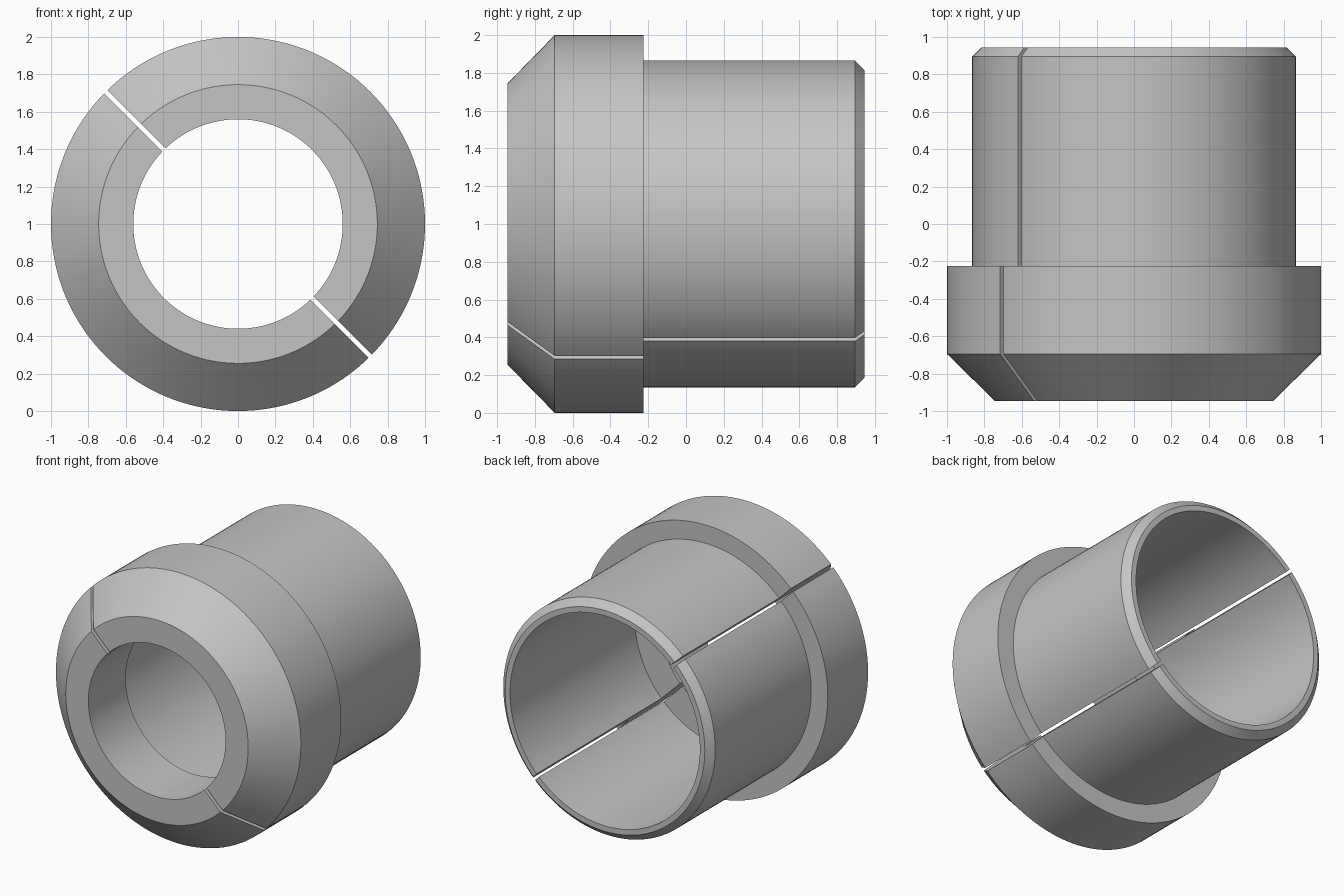
import bpy, bmesh, math
from mathutils import Vector

cube = bpy.data.objects.get("Cube")
if cube:
    bpy.data.objects.remove(cube, do_unlink=True)

grey = bpy.data.materials.new("plain_grey")
grey.use_nodes = True
colour = (0.56, 0.56, 0.56, 1)
grey.diffuse_color = colour
grey.node_tree.nodes["Principled BSDF"].inputs["Base Color"].default_value = colour

SEGMENTS = 72
HALF_GAP = 0.0125

# Wall section as (y, radius): outside from front to back, then the stepped bore
PROFILE = [(-0.945, 0.745), (-0.695, 1.0), (-0.225, 1.0), (-0.225, 0.865),
           (0.895, 0.865), (0.945, 0.815), (0.945, 0.775),
           (-0.51, 0.775), (-0.51, 0.56), (-0.945, 0.56)]


def half_sleeve(name, side):
    """Revolve the section through half a turn, ending on flat split faces."""
    along = Vector((-1, 0, 1)).normalized() * side
    away = Vector((1, 0, 1)).normalized() * side
    bm = bmesh.new()
    rows = []
    for y, r in PROFILE:
        start = math.asin(HALF_GAP / r)
        row = []
        for i in range(SEGMENTS + 1):
            t = start + (math.pi - 2 * start) * i / SEGMENTS
            p = along * r * math.cos(t) + away * r * math.sin(t)
            row.append(bm.verts.new(p + Vector((0, y, 1))))
        rows.append(row)
    for a, b in zip(rows, rows[1:] + rows[:1]):
        for i in range(SEGMENTS):
            bm.faces.new((a[i], a[i + 1], b[i + 1], b[i]))
    # Split faces
    for end in (0, -1):
        bm.faces.new([row[end] for row in rows])
    bmesh.ops.recalc_face_normals(bm, faces=bm.faces)
    mesh = bpy.data.meshes.new(name)
    bm.to_mesh(mesh)
    bm.free()
    mesh.materials.append(grey)
    obj = bpy.data.objects.new(name, mesh)
    bpy.context.collection.objects.link(obj)
    bpy.ops.object.select_all(action='DESELECT')
    obj.select_set(True)
    bpy.context.view_layer.objects.active = obj
    bpy.ops.object.shade_smooth_by_angle(angle=math.radians(30))


half_sleeve("upper_sleeve_half", 1)
half_sleeve("lower_sleeve_half", -1)
